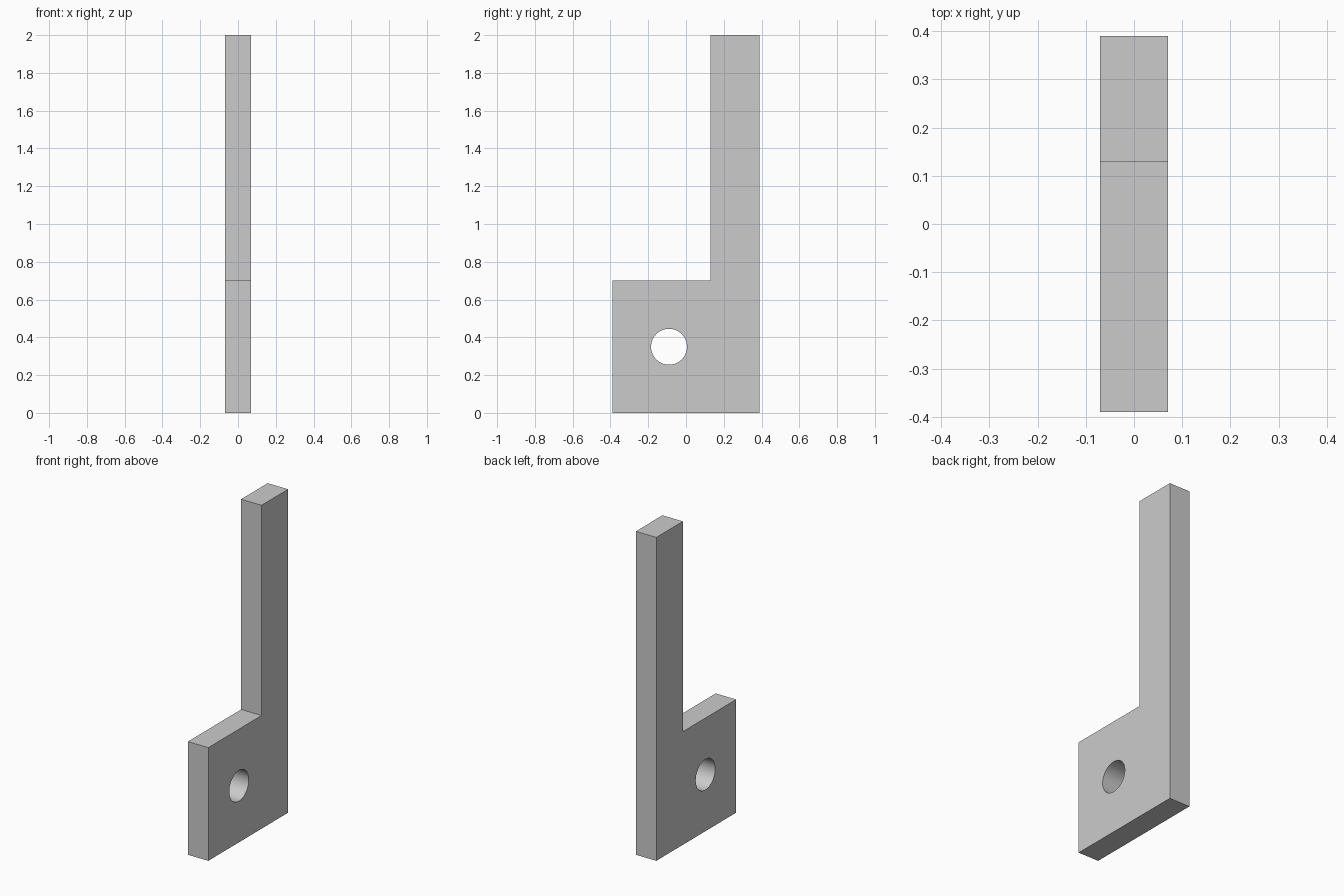
import bpy, bmesh, math

cube = bpy.data.objects.get("Cube")
if cube:
    bpy.data.objects.remove(cube, do_unlink=True)

HALF_THICK = 0.07
HALF_DEPTH = 0.39

# Plain grey material
grey = bpy.data.materials.new("light_grey")
grey.use_nodes = True
colour = (0.6, 0.6, 0.6, 1)
grey.diffuse_color = colour
grey.node_tree.nodes["Principled BSDF"].inputs["Base Color"].default_value = colour

# L-shaped plate: side profile (y, z) extruded across x
profile = [(-HALF_DEPTH, 0), (HALF_DEPTH, 0), (HALF_DEPTH, 2),
           (0.13, 2), (0.13, 0.7), (-HALF_DEPTH, 0.7)]
bm = bmesh.new()
face = bm.faces.new([bm.verts.new((-HALF_THICK, y, z)) for y, z in profile])
side = bmesh.ops.extrude_face_region(bm, geom=[face])
moved = [v for v in side["geom"] if isinstance(v, bmesh.types.BMVert)]
bmesh.ops.translate(bm, verts=moved, vec=(2 * HALF_THICK, 0, 0))
bmesh.ops.recalc_face_normals(bm, faces=bm.faces)
mesh = bpy.data.meshes.new("bracket_plate")
bm.to_mesh(mesh)
bm.free()
mesh.materials.append(grey)
plate = bpy.data.objects.new("bracket_plate", mesh)
bpy.context.collection.objects.link(plate)

# Round bolt hole through the foot
bpy.ops.mesh.primitive_cylinder_add(vertices=64, radius=0.095, depth=0.4,
                                    location=(0, -0.09, 0.35),
                                    rotation=(0, math.pi / 2, 0))
cutter = bpy.context.object
cutter.name = "bolt_hole_cutter"
cutter.hide_render = True
cutter.data.materials.append(grey)

hole = plate.modifiers.new("bolt_hole", 'BOOLEAN')
hole.operation = 'DIFFERENCE'
hole.solver = 'EXACT'
hole.object = cutter

bpy.ops.object.select_all(action='DESELECT')
plate.select_set(True)
bpy.context.view_layer.objects.active = plate
bpy.ops.object.modifier_apply(modifier=hole.name)
bpy.data.objects.remove(cutter, do_unlink=True)
bpy.ops.object.shade_smooth_by_angle(angle=math.radians(30))
